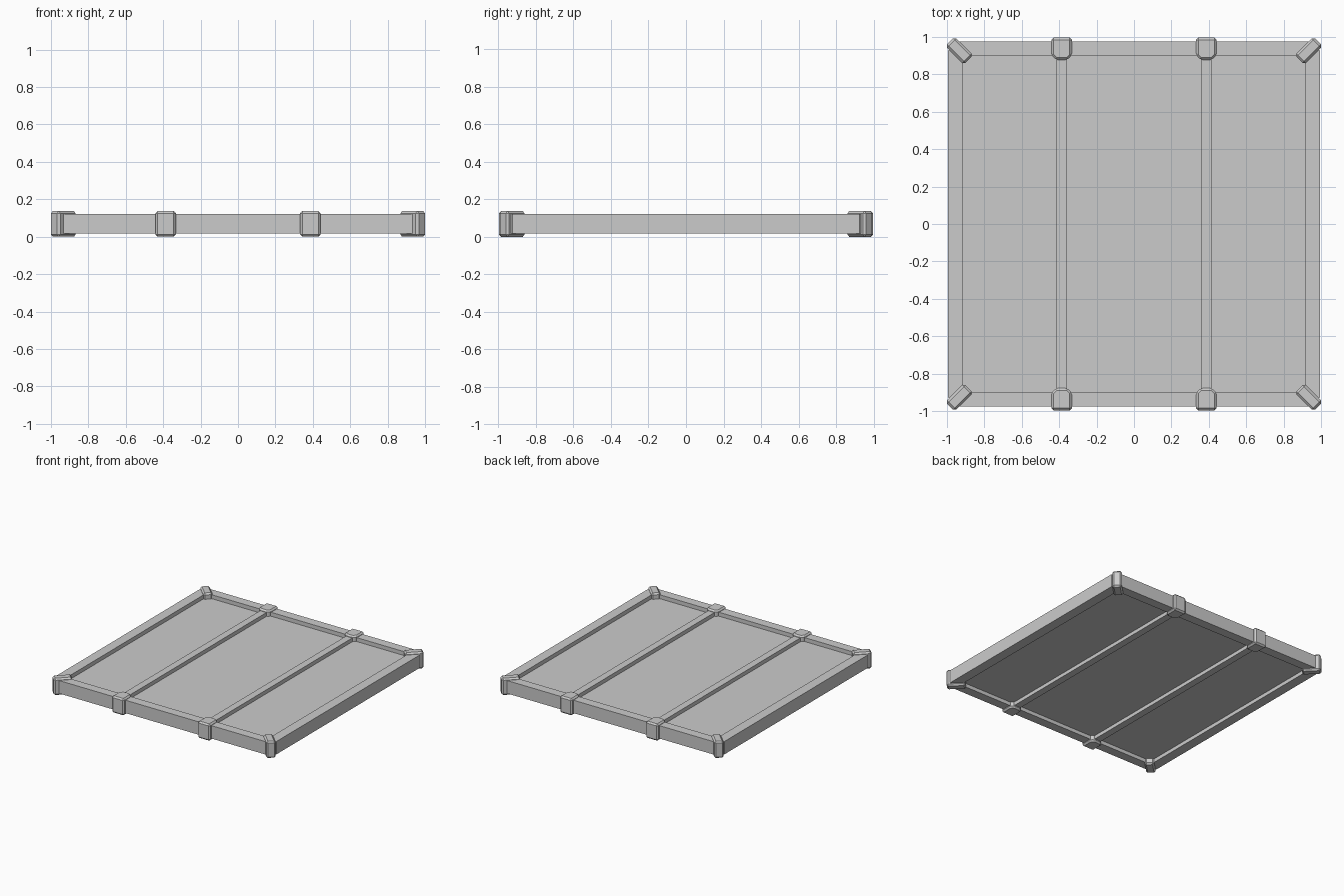
import bpy, bmesh
from math import pi
from mathutils import Matrix

if "Cube" in bpy.data.objects:
    bpy.data.objects.remove(bpy.data.objects["Cube"])

def finish(name, bm):
    bmesh.ops.recalc_face_normals(bm, faces=bm.faces)
    me = bpy.data.meshes.new(name)
    bm.to_mesh(me)
    bm.free()
    ob = bpy.data.objects.new(name, me)
    bpy.context.collection.objects.link(ob)
    return ob

def prism(name, pts, z0, z1, loc=(0, 0), rot=0, bevel=0):
    bm = bmesh.new()
    f = bm.faces.new([bm.verts.new((x, y, z0)) for x, y in pts])
    r = bmesh.ops.extrude_face_region(bm, geom=[f])
    for v in r["geom"]:
        if isinstance(v, bmesh.types.BMVert):
            v.co.z = z1
    bmesh.ops.recalc_face_normals(bm, faces=bm.faces)
    if bevel:
        bmesh.ops.bevel(bm, geom=bm.edges[:], offset=bevel, segments=1,
                        affect='EDGES', profile=0.5)
    bm.transform(Matrix.Translation((*loc, 0)) @ Matrix.Rotation(rot, 4, 'Z'))
    return finish(name, bm)

def rect(w, d):
    return [(-w/2, -d/2), (w/2, -d/2), (w/2, d/2), (-w/2, d/2)]

def ring(hx, hy, cut):
    return [(-hx + cut, -hy), (hx - cut, -hy), (hx, -hy + cut), (hx, hy - cut),
            (hx - cut, hy), (-hx + cut, hy), (-hx, hy - cut), (-hx, -hy + cut)]

Z0, Z1 = 0.017, 0.122

# Outer rim with corners cut off behind the brackets
bm = bmesh.new()
loops = [[bm.verts.new((x, y, z)) for x, y in ring(*dims)]
         for dims, z in (((0.995, 0.975, 0.05), Z0), ((0.995, 0.975, 0.05), Z1),
                         ((0.915, 0.9, 0.004), Z1), ((0.915, 0.9, 0.004), Z0))]
for k in range(4):
    a, b = loops[k], loops[(k + 1) % 4]
    for i in range(8):
        j = (i + 1) % 8
        bm.faces.new((a[i], a[j], b[j], b[i]))
finish("rim", bm)

# Recessed panel
prism("panel", rect(1.84, 1.81), 0.047, 0.09)

# Cross bars and their end clamps
clamp = [(-0.055, -0.06), (-0.03, -0.06 ), (0.03, -0.06), (0.055, -0.06)]
clamp = [(-0.03, -0.06), (0.03, -0.06), (0.055, -0.035), (0.055, 0.06), (-0.055, 0.06), (-0.055, -0.035)]
for sx in (-1, 1):
    prism("cross_bar", rect(0.057, 1.82), Z0 + 0.001, Z1 - 0.001, (sx * 0.387, 0))
    for sy in (-1, 1):
        prism("end_clamp", clamp, 0, 0.137, (sx * 0.387, sy * 0.937),
              0 if sy > 0 else pi, 0.012)

# Diagonal corner brackets
for sx in (-1, 1):
    for sy in (-1, 1):
        prism("corner_bracket", rect(0.14, 0.07), 0, 0.137,
              (sx * 0.934, sy * 0.927), sx * sy * pi / 4, 0.012)
